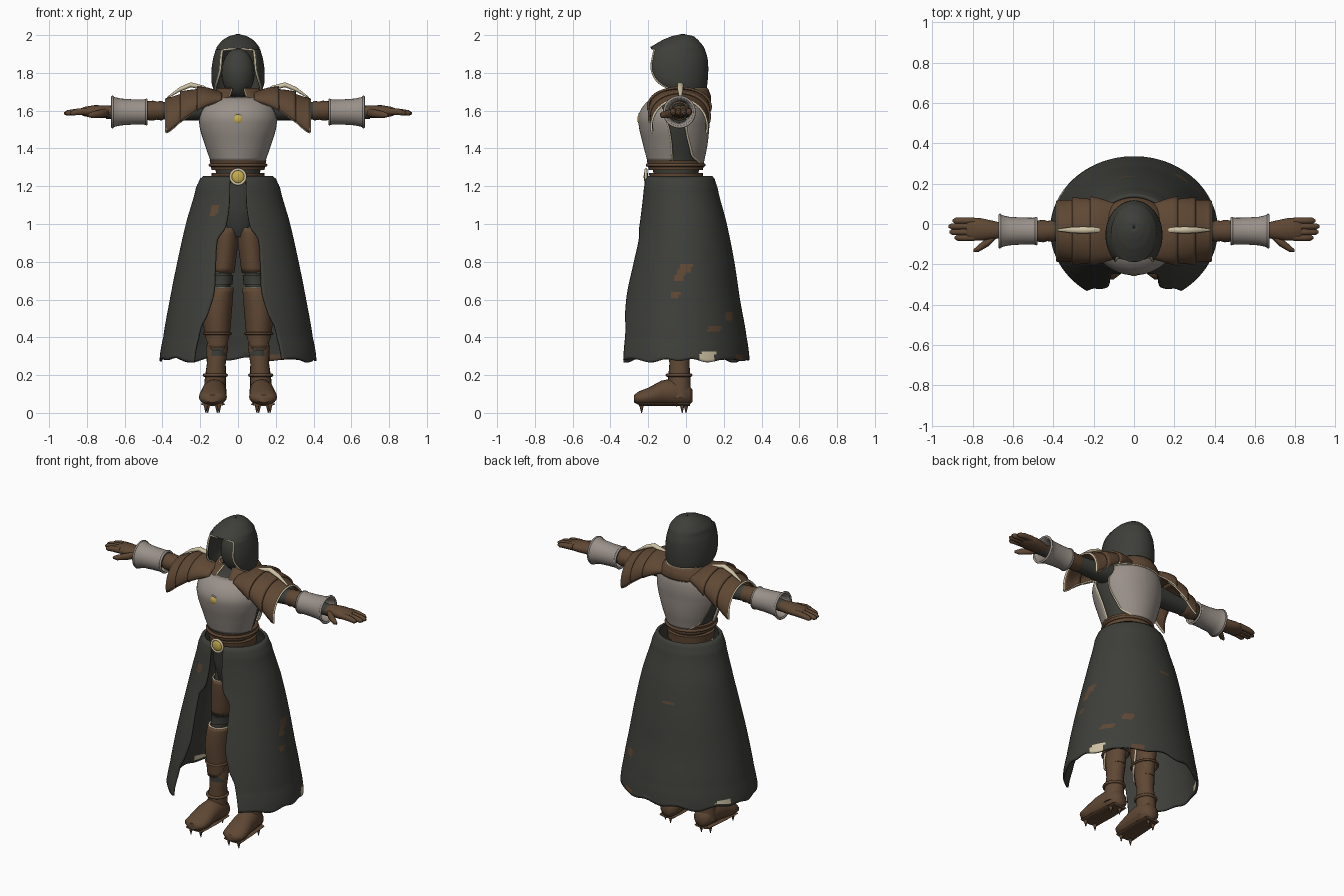
import bpy, bmesh
from math import sin, cos, pi, radians
from mathutils import Vector

if "Cube" in bpy.data.objects:
    bpy.data.objects.remove(bpy.data.objects["Cube"])


def material(name, *rgb):
    m = bpy.data.materials.new(name)
    m.use_nodes = True
    m.diffuse_color = (*rgb, 1)
    bsdf = next(n for n in m.node_tree.nodes if n.type == 'BSDF_PRINCIPLED')
    bsdf.inputs["Base Color"].default_value = (*rgb, 1)
    bsdf.inputs["Roughness"].default_value = 0.8
    return m


CLOTH = material("dark cloth", .048, .05, .042)
LEATHER = material("brown leather", .115, .064, .034)
STEEL = material("grey armour", .32, .28, .25)
TRIM = material("cream trim", .62, .54, .37)
GOLD = material("gold", .58, .42, .07)


def finish(name, bm, mats, thick=0, mirror=False):
    me = bpy.data.meshes.new(name)
    bm.to_mesh(me)
    bm.free()
    for m in mats:
        me.materials.append(m)
    ob = bpy.data.objects.new(name, me)
    bpy.context.collection.objects.link(ob)
    if thick:
        mod = ob.modifiers.new("thickness", 'SOLIDIFY')
        mod.thickness, mod.offset = thick, 0
    if mirror:
        ob.modifiers.new("mirror", 'MIRROR')
    bpy.ops.object.select_all(action='DESELECT')
    ob.select_set(True)
    bpy.context.view_layer.objects.active = ob
    bpy.ops.object.shade_smooth_by_angle(angle=radians(50))
    return ob


def trim(name, points, r=.006, mat=TRIM, mirror=False, closed=False):
    """Piping along a path, optionally doubled on the other side."""
    cu = bpy.data.curves.new(name, 'CURVE')
    cu.dimensions, cu.bevel_depth, cu.bevel_resolution = '3D', r, 2
    cu.use_fill_caps = True
    for side in ((1, -1) if mirror else (1,)):
        sp = cu.splines.new('POLY')
        sp.points.add(len(points) - 1)
        for p, q in zip(sp.points, points):
            p.co = (side * q[0], q[1], q[2], 1)
        sp.use_cyclic_u = closed
    cu.materials.append(mat)
    bpy.context.collection.objects.link(bpy.data.objects.new(name, cu))


def grid(name, rows, mats, thick=.01, mirror=False, paint=None):
    """Sheet through rows of points, thickened to a shell."""
    bm = bmesh.new()
    vs = [[bm.verts.new(p) for p in row] for row in rows]
    for a, b in zip(vs, vs[1:]):
        for i in range(len(a) - 1):
            f = bm.faces.new((a[i], a[i + 1], b[i + 1], b[i]))
            if paint:
                f.material_index = paint(f.calc_center_median(), i / (len(a) - 1))
    bmesh.ops.remove_doubles(bm, verts=bm.verts, dist=1e-5)
    return finish(name, bm, mats, thick, mirror)


def at(table, z):
    """Smooth interpolation of table rows keyed by their first value."""
    z = min(max(z, table[0][0]), table[-1][0])
    i = max(k for k in range(len(table) - 1) if table[k][0] <= z)
    t = (z - table[i][0]) / (table[i + 1][0] - table[i][0])
    p0, p1, p2, p3 = (table[min(max(k, 0), len(table) - 1)] for k in range(i - 1, i + 3))
    return [b + t * ((c - a) / 2 + t * (a - 2.5 * b + 2 * c - d / 2 + t * (1.5 * (b - c) + (d - a) / 2)))
            for a, b, c, d in zip(p0, p1, p2, p3)]


def ring(table, z, a, off=0):
    """Point on an oval section; a = 0 is the front, rows are z, centre x, half width, front y, back y."""
    _, cx, rx, yf, yb = at(table, z)
    return Vector((cx + (rx + off) * sin(a), (yf + yb) / 2 - ((yb - yf) / 2 + off) * cos(a), z))


def steps(a, b, n):
    return [a + (b - a) * i / n for i in range(n + 1)]


def wrap(name, table, zs, span, mats, nu=32, off=0, thick=.012, mirror=False, edge=0, paint=None):
    """Shell around a body table, span(z) giving its start and end angle."""
    rows = [[ring(table, z, a, off) for a in steps(*span(z), nu)] for z in zs]
    if edge:
        loop = rows[0] + [r[-1] for r in rows[1:]] + rows[-1][::-1][1:] + [r[0] for r in rows[-2:0:-1]]
        trim(name + "_trim", loop, edge, mirror=mirror, closed=True)
    return grid(name, rows, mats, thick, mirror, paint)


def tube(name, secs, mat, axis='z', n=20, mirror=False):
    """Capped oval tube; sections are x, y, z and two radii across the axis."""
    u, v = {'z': ((1, 0, 0), (0, 1, 0)), 'x': ((0, 1, 0), (0, 0, 1)), 'y': ((1, 0, 0), (0, 0, 1))}[axis]
    bm = bmesh.new()
    rings = [[bm.verts.new(Vector(s[:3]) + Vector(u) * s[3] * cos(2 * pi * i / n)
                           + Vector(v) * s[4] * sin(2 * pi * i / n)) for i in range(n)] for s in secs]
    for a, b in zip(rings, rings[1:]):
        for i in range(n):
            bm.faces.new((a[i], a[(i + 1) % n], b[(i + 1) % n], b[i]))
    bm.faces.new(rings[0])
    bm.faces.new(rings[-1])
    bmesh.ops.recalc_face_normals(bm, faces=bm.faces)
    return finish(name, bm, [mat], 0, mirror)


def body(name, table, mat, z0, z1, off=0, mirror=False):
    secs = []
    for z in steps(z0, z1, 14):
        _, cx, rx, yf, yb = at(table, z)
        secs.append((cx, (yf + yb) / 2, z, rx + off, (yb - yf) / 2 + off))
    return tube(name, secs, mat, 'z', 28, mirror)


def ball(name, centre, radii, mat):
    bm = bmesh.new()
    bmesh.ops.create_uvsphere(bm, u_segments=24, v_segments=14, radius=1)
    for v in bm.verts:
        v.co = Vector(c + r * k for c, r, k in zip(centre, radii, v.co))
    return finish(name, bm, [mat])


# Split long skirt with worn patches
SKIRT = [(.28, 0, .41, -.39, .33), (.4, 0, .39, -.37, .315), (.6, 0, .355, -.334, .28), (.8, 0, .315, -.29, .25),
         (1, 0, .27, -.245, .21), (1.2, 0, .215, -.22, .16), (1.235, 0, .197, -.212, .147), (1.25, 0, .178, -.2, .135)]
GAP = [(.28, .6), (.45, .54), (.52, .45), (.64, .37), (.78, .38), (.92, .38), (.98, .24), (1.1, .19), (1.25, .21)]
WORN = [(92, .76, 7, .02, 1), (87, .72, 5, .02, 1), (83, .62, 4, .018, 1), (140, .51, 5, .018, 1), (329, 1.07, 5, .035, 1),
        (186, .9, 7, .012, 1), (121, .45, 7, .014, 1), (149, .3, 6, .015, 1), (112, .3, 7, .02, 2), (241, .31, 7, .018, 2)]


def skirt_paint(c, u):
    gap = at(GAP, c.z)[1]
    angle = (gap + u * (2 * pi - 2 * gap)) * 180 / pi
    for a, z, da, dz, index in WORN:
        if abs(angle - a - 60 * (c.z - z)) < da and abs(c.z - z) < dz:
            return index
    return 0


skirt = wrap("skirt", SKIRT, steps(.28, 1.235, 64) + [1.25], lambda z: (at(GAP, z)[1], 2 * pi - at(GAP, z)[1]),
             [CLOTH, LEATHER, TRIM], 130, thick=.012, paint=skirt_paint)
for v in skirt.data.vertices:
    if v.co.z < .3:
        v.co.z += .008 * sin(v.co.x * 31) + .006 * sin(v.co.y * 43)

# Hood with trimmed face opening
HOOD = [(1.69, 0, .118, -.16, .1), (1.75, 0, .134, -.21, .108), (1.82, 0, .134, -.225, .112), (1.88, 0, .125, -.22, .108),
        (1.92, 0, .113, -.21, .095), (1.935, 0, .106, -.178, .088), (1.97, 0, .076, -.12, .06),
        (1.99, 0, .043, -.07, .035), (2, 0, .004, -.022, -.012)]
FACE = [(1.69, 1.4), (1.75, .95), (1.82, .75), (1.92, .8)]
wrap("hood", HOOD, steps(1.69, 1.92, 16) + steps(1.932, 2, 14),
     lambda z: (at(FACE, z)[1], 2 * pi - at(FACE, z)[1]) if z < 1.925 else (0, 2 * pi), [CLOTH], 48)
edge = [ring(HOOD, z, at(FACE, z)[1], .003) for z in steps(1.695, 1.92, 16)]
trim("hood_trim", edge + [Vector((0, -.178, 1.93))] + [Vector((-p.x, p.y, p.z)) for p in edge[::-1]])
ball("head", (0, -.025, 1.8), (.088, .085, .13), CLOTH)

# Torso with front and back armour
TORSO = [(1.2, 0, .12, -.17, .07), (1.32, 0, .132, -.19, .08), (1.42, 0, .165, -.215, .1), (1.52, 0, .195, -.238, .11),
         (1.58, 0, .198, -.238, .115), (1.64, 0, .175, -.2, .11), (1.69, 0, .11, -.13, .09)]
body("torso", TORSO, CLOTH, 1.2, 1.68, -.008)
FRONT = [(1.33, 1.45), (1.5, 1.42), (1.58, 1.25), (1.67, .9)]
wrap("breastplate", TORSO, steps(1.335, 1.67, 20), lambda z: (-at(FRONT, z)[1], at(FRONT, z)[1]),
     [STEEL], off=.006, edge=.006)
BACK = [(1.32, .5), (1.36, .95), (1.5, 1.2), (1.65, 1.1)]
wrap("backplate", TORSO, steps(1.32, 1.65, 20), lambda z: (pi - at(BACK, z)[1], pi + at(BACK, z)[1]),
     [STEEL], off=.008, edge=.007)
wrap("mantle", [(1.64, 0, .185, -.19, .125), (1.68, 0, .15, -.15, .125), (1.72, 0, .11, -.1, .11)],
     steps(1.645, 1.715, 6), lambda z: (.3, 2 * pi - .3), [LEATHER], 40, edge=.005)

# Belts, buckle and chest stone
body("waist_belt", TORSO, LEATHER, 1.285, 1.335, .014)
trim("waist_strap", [ring(TORSO, 1.312, a, .016) for a in steps(0, 2 * pi, 40)], .009, LEATHER, closed=True)
body("hip_belt", TORSO, LEATHER, 1.22, 1.27, .016)
for name, y, z, r in (("buckle", -.212, 1.25, .034), ("chest_stone", -.246, 1.555, .025)):
    ball(name, (0, y, z), (r, .012, r), GOLD)
    trim(name + "_rim", [(r * 1.15 * cos(a), y, z + r * 1.15 * sin(a)) for a in steps(0, 2 * pi, 28)[:-1]],
         r * .22, TRIM if name == "buckle" else STEEL, closed=True)

# Hips, legs and leg armour
tube("hips", [(0, -.03, .93, .07, .07), (0, -.04, .98, .1, .09), (0, -.045, 1.1, .125, .11), (0, -.05, 1.25, .12, .115)], CLOTH)
LEG = [(.3, .11, .05, -.095, .02), (.4, .11, .05, -.1, .03), (.52, .11, .058, -.11, .04), (.62, .1, .056, -.11, .035),
       (.7, .086, .048, -.1, .02), (.8, .075, .05, -.11, .03), (.95, .064, .056, -.12, .05), (1.05, .06, .055, -.11, .05)]
body("leg", LEG, CLOTH, .3, 1.05, 0, True)
body("knee_pad", LEG, CLOTH, .68, .73, .01, True)
wrap("thigh_guard", LEG, steps(.745, .975, 10), lambda z: (-1.75, 1.9), [LEATHER], off=.008, mirror=True, edge=.005)
SHIN = [(.34, .5), (.4, 1.2), (.5, 1.6), (.66, 1.75)]
wrap("shin_guard", LEG, steps(.34, .66, 14), lambda z: (-at(SHIN, z)[1], at(SHIN, z)[1]),
     [LEATHER], off=.012, mirror=True, edge=.006)
body("calf_wrap", LEG, LEATHER, .34, .63, .005, True)
trim("shin_strap", [ring(LEG, .42, a, .02) for a in steps(0, 2 * pi, 24)], .007, LEATHER, True, True)

# Boots with sole spikes
tube("boot_shaft", [(.125, -.035, .08, .06, .06), (.12, -.035, .18, .056, .06), (.115, -.035, .26, .05, .053),
                    (.11, -.035, .35, .058, .06), (.11, -.035, .37, .052, .055)], LEATHER, mirror=True)
trim("boot_ankle_strap", [(.12 + .058 * cos(a), -.037 + .062 * sin(a), .2) for a in steps(0, 2 * pi, 24)], .009, LEATHER, True)
tube("foot", [(.12, .035, .09, .025, .03), (.12, .015, .095, .053, .055), (.122, -.05, .11, .062, .075),
              (.128, -.13, .105, .066, .066), (.133, -.2, .085, .074, .048), (.136, -.25, .078, .068, .036),
              (.136, -.275, .075, .035, .02)], LEATHER, 'y', mirror=True)
tube("sole", [(.125, .02, .046, .05, .01), (.128, -.1, .046, .06, .01), (.135, -.25, .046, .062, .01)], LEATHER, 'y', mirror=True)
for i, (x, y) in enumerate(((.17, -.235), (.1, -.235), (.16, -.02), (.11, .0))):
    tube(f"spike_{i}", [(x, y, 0, .002, .002), (x, y, .045, .013, .013)], LEATHER, n=8, mirror=True)

# Arms, bracers and hands
Y, Z = -.035, 1.6
tube("arm", [(.15, Y, 1.61, .07, .06), (.3, Y, 1.6, .058, .052), (.42, Y, Z, .048, .045), (.7, Y, 1.59, .036, .034)],
     CLOTH, 'x', mirror=True)
tube("elbow_wrap", [(.39, Y, Z, .046, .044), (.405, Y, Z, .054, .052), (.43, Y, Z, .05, .048), (.45, Y, Z, .056, .053),
                    (.48, Y, Z, .052, .05)], LEATHER, 'x', mirror=True)
BRACER = [(.485, .064), (.5, .06), (.56, .061), (.62, .065), (.655, .073), (.665, .08)]
grid("bracer", [[(x, Y + r * sin(a), 1.593 + r * cos(a)) for a in steps(2 * pi, 0, 28)] for x, r in BRACER],
     [STEEL], .012, True)
for x, r in (BRACER[0], BRACER[-1]):
    trim("bracer_rim", [(x, Y + r * sin(a), 1.593 + r * cos(a)) for a in steps(0, 2 * pi, 28)[:-1]], .007, STEEL, True, True)
tube("palm", [(.64, Y, 1.592, .034, .03), (.69, -.03, 1.594, .044, .034), (.76, -.027, 1.596, .056, .033),
              (.81, -.027, 1.595, .056, .026), (.83, -.027, 1.595, .045, .018)], LEATHER, 'x', mirror=True)
for i, tip in enumerate((.89, .915, .92, .9)):
    y = -.068 + .028 * i
    tube(f"finger_{i}", [(.79, y, 1.597, .016, .019), (.85, y, 1.594, .017, .018), (tip - .015, y, 1.588, .015, .015),
                         (tip, y, 1.586, .006, .006)], LEATHER, 'x', 10, True)
tube("thumb", [(.68, -.05, 1.59, .02, .02), (.72, -.085, 1.585, .024, .022), (.77, -.12, 1.578, .018, .018),
               (.795, -.132, 1.575, .007, .008)], LEATHER, 'x', 12, True)

# Overlapping shoulder plates with horn ridge
SHOULDER = [(0, 1.695, .13, .035), (.35, 1.71, .15, .075), (.7, 1.69, .152, .112), (1, 1.655, .142, .14)]


def shoulder(u, a, lift):
    _, top, ry, h = at(SHOULDER, u)
    return Vector((.085 + .295 * u, Y + (ry + lift) * sin(a), top - h + (h + lift) * cos(a)))


for i, (u0, u1) in enumerate(((0, .45), (.3, .75), (.6, 1))):
    rows = [[shoulder(u, a, .014 * (u - u0) / (u1 - u0) - .004 * i) for a in steps(1.78, -1.78, 30)] for u in steps(u0, u1, 8)]
    grid(f"shoulder_plate_{i}", rows, [LEATHER], .012, True)
    for side in (0, -1):
        trim(f"shoulder_edge_{i}", [r[side] for r in rows], .006, mirror=True)
trim("shoulder_rim", rows[-1], .006, mirror=True)
tube("shoulder_horn", [(.13, -.03, 1.69, .01, .006), (.18, -.03, 1.72, .014, .012), (.25, -.03, 1.737, .017, .013),
                       (.31, -.03, 1.712, .015, .012), (.375, -.03, 1.668, .006, .005)], TRIM, 'x', 12, True)
